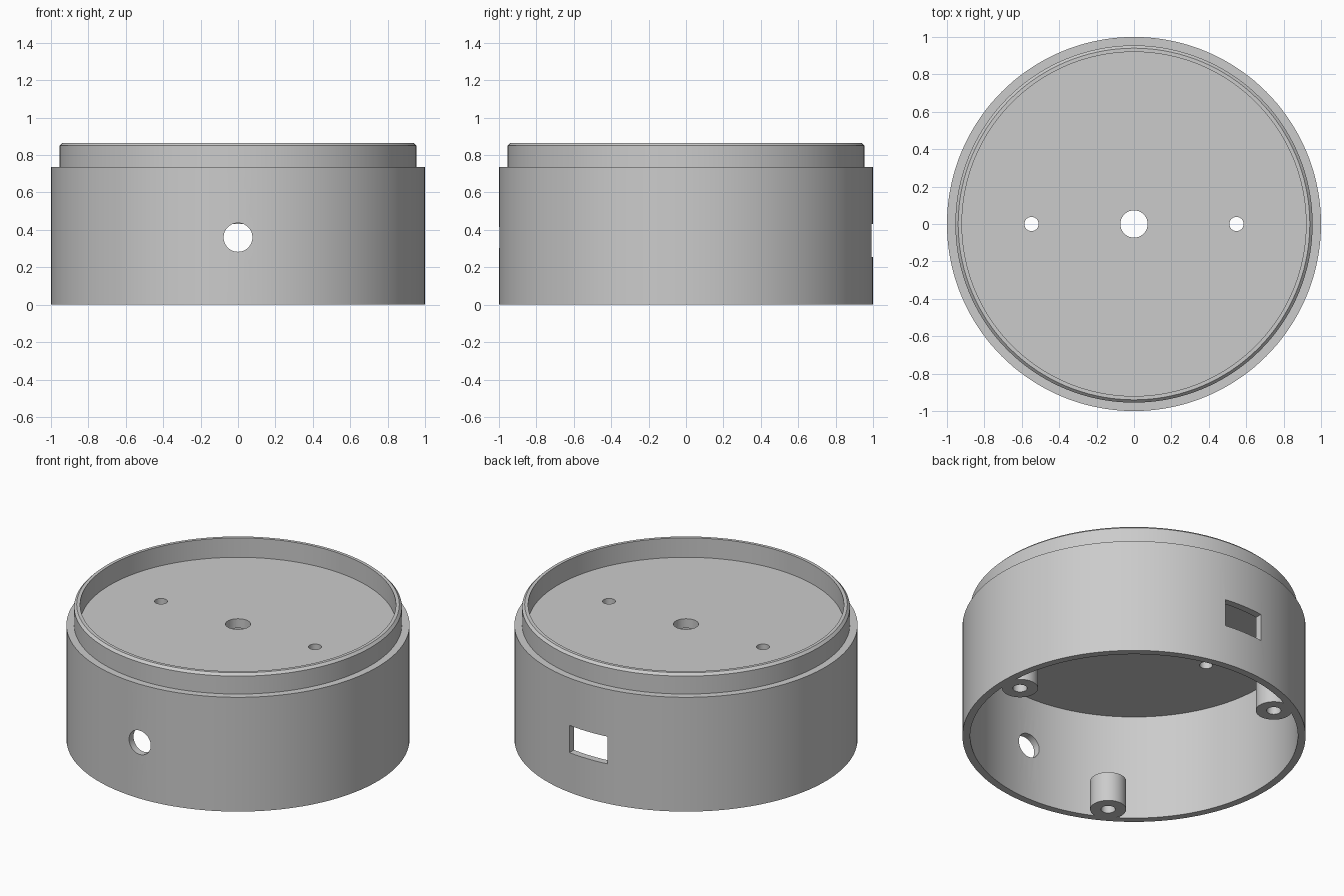
import bpy
import bmesh
import math
from mathutils import Matrix, Vector

if "Cube" in bpy.data.objects:
    bpy.data.objects.remove(bpy.data.objects["Cube"])

# One plain grey material
grey = bpy.data.materials.new("plain grey")
grey.use_nodes = True
colour = (0.6, 0.6, 0.6, 1)
grey.diffuse_color = colour
grey.node_tree.nodes["Principled BSDF"].inputs["Base Color"].default_value = colour


def add_object(name, bm):
    bmesh.ops.recalc_face_normals(bm, faces=bm.faces)
    mesh = bpy.data.meshes.new(name)
    bm.to_mesh(mesh)
    bm.free()
    mesh.materials.append(grey)
    obj = bpy.data.objects.new(name, mesh)
    bpy.context.collection.objects.link(obj)
    return obj


def lathe(name, profile, steps):
    bm = bmesh.new()
    verts = [bm.verts.new((r, 0, z)) for r, z in profile]
    edges = [bm.edges.new(pair) for pair in zip(verts, verts[1:])]
    bmesh.ops.spin(bm, geom=verts + edges, cent=(0, 0, 0), axis=(0, 0, 1),
                   angle=math.tau, steps=steps)
    bmesh.ops.remove_doubles(bm, verts=bm.verts, dist=0.0001)
    return add_object(name, bm)


def cylinder(name, centre, radius, depth, axis="Z", sides=48):
    bm = bmesh.new()
    turn = Matrix.Rotation(math.pi / 2, 4, "X") if axis == "Y" else Matrix()
    bmesh.ops.create_cone(bm, cap_ends=True, segments=sides, radius1=radius,
                          radius2=radius, depth=depth,
                          matrix=Matrix.Translation(Vector(centre)) @ turn)
    return add_object(name, bm)


def box(name, centre, size):
    bm = bmesh.new()
    bmesh.ops.create_cube(bm, size=1, matrix=Matrix.Translation(Vector(centre))
                          @ Matrix.Diagonal((*size, 1)))
    return add_object(name, bm)


def combine(body, tool, operation):
    mod = body.modifiers.new(tool.name, "BOOLEAN")
    mod.operation = operation
    mod.solver = "EXACT"
    mod.object = tool
    bpy.context.view_layer.objects.active = body
    bpy.ops.object.modifier_apply(modifier=mod.name)
    bpy.data.objects.remove(tool)


# Round housing: open below, with a stepped, chamfered lip around the top plate
floor_low, floor_high, step, top = 0.68, 0.74, 0.735, 0.865
housing = lathe("round_housing", [
    (0, floor_low), (0.955, floor_low), (0.955, 0), (1, 0), (1, step),
    (0.955, step), (0.955, top - 0.015), (0.94, top), (0.92, top),
    (0.92, floor_high), (0, floor_high)], 144)

# Three screw bosses on the inner wall, each with a bore
boss_height = 0.19
for i in range(3):
    angle = i * math.tau / 3
    x, y = 0.867 * math.cos(angle), 0.867 * math.sin(angle)
    combine(housing, cylinder("screw_boss", (x, y, boss_height / 2), 0.105, boss_height), "UNION")
    combine(housing, cylinder("boss_bore", (x, y, 0.1), 0.042, 0.3), "DIFFERENCE")

# Holes through the top plate
for x, radius in ((0, 0.073), (-0.548, 0.038), (0.548, 0.038)):
    combine(housing, cylinder("plate_hole", (x, 0, 0.7), radius, 0.3), "DIFFERENCE")

# Round opening at the front, rectangular opening at the back
combine(housing, cylinder("front_hole", (0, -1, 0.36), 0.077, 0.4, "Y"), "DIFFERENCE")
combine(housing, box("back_slot", (0, 1, 0.343), (0.27, 0.4, 0.175)), "DIFFERENCE")

# Smooth curved walls, keep the rims sharp
bpy.ops.object.select_all(action="DESELECT")
housing.select_set(True)
bpy.context.view_layer.objects.active = housing
bpy.ops.object.shade_smooth_by_angle(angle=math.radians(30))
